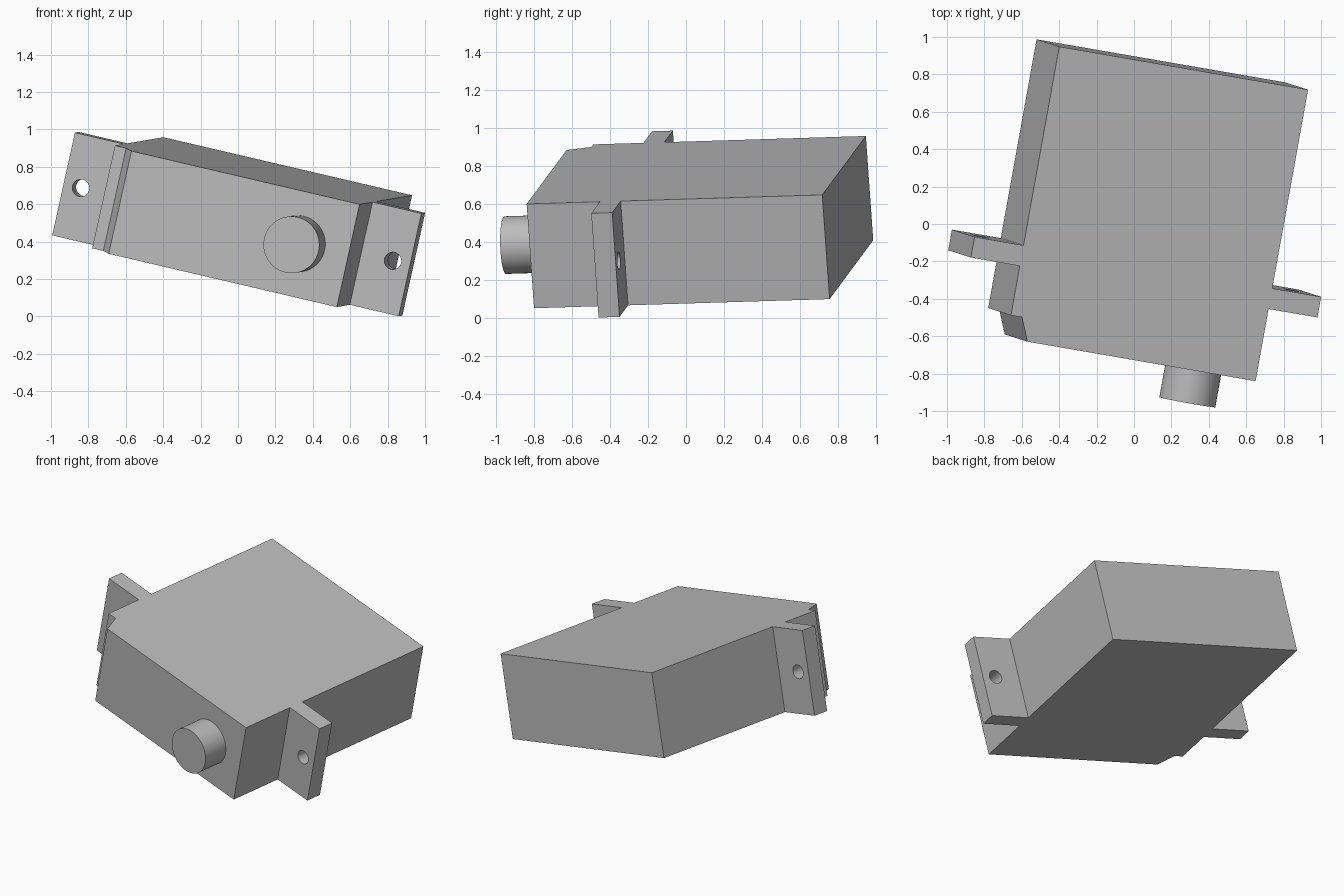
import bpy, bmesh
from mathutils import Matrix, Vector

cube = bpy.data.objects.get("Cube")
if cube:
    bpy.data.objects.remove(cube, do_unlink=True)

# Tilted frame of the motor: across, backward, upward, from the top front left corner
across = Vector((0.960, -0.166, -0.224)).normalized()
back = Vector((0.170, 0.985, 0.032))
back = (back - across * back.dot(across)).normalized()
up = across.cross(back)
frame = Matrix((across, back, up)).transposed().to_4x4()
frame.translation = (0.65, -0.84, 0.60)

WIDTH, DEPTH, HEIGHT = 1.385, 1.584, 0.564
TAB, TAB_FRONT, TAB_BACK = 0.272, 0.392, 0.504

grey = bpy.data.materials.new("plain grey")
grey.use_nodes = True
colour = (0.5, 0.5, 0.5, 1)
grey.diffuse_color = colour
grey.node_tree.nodes["Principled BSDF"].inputs["Base Color"].default_value = colour


def add_object(name, bm):
    bmesh.ops.recalc_face_normals(bm, faces=bm.faces)
    mesh = bpy.data.meshes.new(name)
    bm.to_mesh(mesh)
    bm.free()
    mesh.materials.append(grey)
    obj = bpy.data.objects.new(name, mesh)
    obj.matrix_world = frame
    bpy.context.collection.objects.link(obj)
    return obj


def cylinder(name, x, y_start, y_end, radius):
    """Round bar running front to back at mid height."""
    bm = bmesh.new()
    place = (Matrix.Translation((x, (y_start + y_end) / 2, -HEIGHT / 2))
             @ Matrix.Rotation(1.570796, 4, 'X'))
    bmesh.ops.create_cone(bm, cap_ends=True, segments=48, radius1=radius,
                          radius2=radius, depth=y_end - y_start, matrix=place)
    return add_object(name, bm)


def smooth(obj):
    bpy.ops.object.select_all(action='DESELECT')
    obj.select_set(True)
    bpy.context.view_layer.objects.active = obj
    bpy.ops.object.shade_smooth_by_angle(angle=0.6)


# Housing outline with both mounting tabs and the cable outlet notch
outline = [
    (0, 0), (0, TAB_FRONT), (TAB, TAB_FRONT), (TAB, TAB_BACK), (0, TAB_BACK),
    (0, DEPTH), (-WIDTH, DEPTH),
    (-WIDTH, TAB_BACK), (-WIDTH - TAB, TAB_BACK),
    (-WIDTH - TAB, TAB_FRONT), (-WIDTH, TAB_FRONT),
    (-WIDTH, 0.124), (-1.323, 0.124), (-1.27, 0),
]
bm = bmesh.new()
top = bm.faces.new([bm.verts.new((x, y, 0)) for x, y in outline])
lower = bmesh.ops.extrude_face_region(bm, geom=[top])["geom"]
bmesh.ops.translate(bm, vec=(0, 0, -HEIGHT),
                    verts=[v for v in lower if isinstance(v, bmesh.types.BMVert)])
housing = add_object("housing", bm)

# Screw holes through the tabs
for side, x in (("left", 0.176), ("right", -WIDTH - 0.176)):
    cutter = cylinder(side + "_hole_cutter", x, TAB_FRONT - 0.1, TAB_BACK + 0.1, 0.046)
    cutter.hide_render = True
    cutter.hide_viewport = True
    cut = housing.modifiers.new(side + "_hole", 'BOOLEAN')
    cut.operation = 'DIFFERENCE'
    cut.solver = 'EXACT'
    cut.object = cutter

# Bake the cuts so the hole walls can be shaded smooth
bpy.context.view_layer.update()
graph = bpy.context.evaluated_depsgraph_get()
housing_mesh = bpy.data.meshes.new_from_object(housing.evaluated_get(graph))
housing.modifiers.clear()
housing.data = housing_mesh
for side in ("left", "right"):
    bpy.data.objects.remove(bpy.data.objects[side + "_hole_cutter"], do_unlink=True)
smooth(housing)

# Output shaft on the front
smooth(cylinder("output_shaft", -0.283, -0.182, 0, 0.152))
